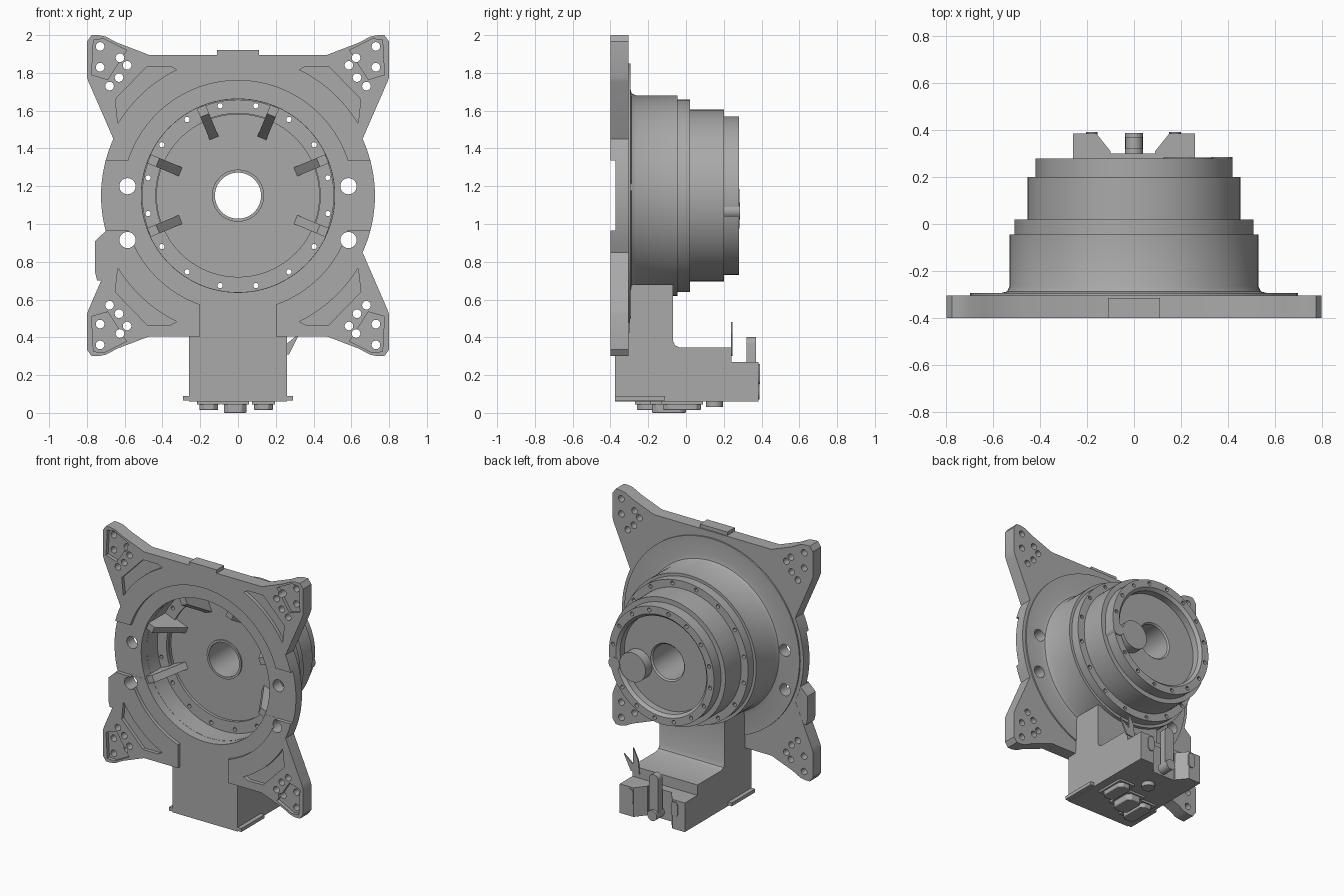
import bpy, bmesh
from math import sin, cos, pi, radians
from mathutils import Matrix, Vector

if "Cube" in bpy.data.objects:
    bpy.data.objects.remove(bpy.data.objects["Cube"])

AXIS_Z = 1.15
FRONT, BACK = -0.40, -0.305


def material(name, value):
    m = bpy.data.materials.new(name)
    m.use_nodes = True
    colour = (value, value, value, 1)
    m.diffuse_color = colour
    m.node_tree.nodes["Principled BSDF"].inputs["Base Color"].default_value = colour
    return m


GREY = material("machined grey", 0.40)


def finish(name, bm):
    bmesh.ops.recalc_face_normals(bm, faces=bm.faces)
    me = bpy.data.meshes.new(name)
    bm.to_mesh(me)
    bm.free()
    ob = bpy.data.objects.new(name, me)
    me.materials.append(GREY)
    bpy.context.collection.objects.link(ob)
    return ob


def add_prism(bm, pts, lo, hi, axis="y"):
    """Extrude an outline: (x, z) along y, (y, z) along x, or (x, y) along z."""
    place = {"y": lambda a, b, t: (a, t, b), "x": lambda a, b, t: (t, a, b),
             "z": lambda a, b, t: (a, b, t)}[axis]
    face = bm.faces.new([bm.verts.new(place(a, b, lo)) for a, b in pts])
    ext = bmesh.ops.extrude_face_region(bm, geom=[face])
    verts = [v for v in ext["geom"] if isinstance(v, bmesh.types.BMVert)]
    bmesh.ops.translate(bm, verts=verts, vec=Vector(place(0, 0, hi - lo)))


def arc(r, a0, a1, n, cx=0, cz=AXIS_Z):
    return [(cx + r * cos(radians(a0 + (a1 - a0) * i / n)),
             cz + r * sin(radians(a0 + (a1 - a0) * i / n))) for i in range(n + 1)]


def circle(x, z, r, n=24):
    return arc(r, 0, 360 * (n - 1) / n, n - 1, x, z)


def rect(a0, a1, b0, b1):
    return [(a0, b0), (a1, b0), (a1, b1), (a0, b1)]


def prisms(name, outlines, lo, hi, axis="y"):
    bm = bmesh.new()
    for pts in outlines:
        add_prism(bm, pts, lo, hi, axis)
    return finish(name, bm)


def revolve(name, profile, steps=96):
    """Spin a closed (radius, y) profile about the main axis."""
    bm = bmesh.new()
    rings = [[bm.verts.new((r * cos(2 * pi * i / steps), y, AXIS_Z + r * sin(2 * pi * i / steps)))
              for r, y in profile] for i in range(steps)]
    n = len(profile)
    for i in range(steps):
        a, b = rings[i], rings[(i + 1) % steps]
        for j in range(n):
            bm.faces.new((a[j], a[(j + 1) % n], b[(j + 1) % n], b[j]))
    return finish(name, bm)


def boolean(ob, tools, operation="DIFFERENCE"):
    for t in tools:
        mod = ob.modifiers.new("cut", "BOOLEAN")
        mod.operation, mod.solver, mod.object = operation, "EXACT", t
    bpy.context.view_layer.update()
    dg = bpy.context.evaluated_depsgraph_get()
    me = bpy.data.meshes.new_from_object(ob.evaluated_get(dg))
    ob.modifiers.clear()
    ob.data = me


def bevel(ob, width):
    mod = ob.modifiers.new("bevel", "BEVEL")
    mod.width, mod.segments, mod.limit_method = width, 2, "ANGLE"


def mirror4(pts):
    return [[(sx * x, AXIS_Z + sz * (z - AXIS_Z)) for x, z in pts]
            for sx in (1, -1) for sz in (1, -1)]


# Mounting plate with four splayed corners
quarter = [(0.47, 1.895), (0.64, 1.96), (0.70, 1.992), (0.74, 2.0), (0.775, 2.0),
           (0.80, 1.965), (0.80, 1.78), (0.79, 1.75)]
right = quarter + arc(0.725, 24.5, -24.5, 16) + [(x, 2 * AXIS_Z - z) for x, z in reversed(quarter)]
plate = prisms("mounting_plate", [right + [(-x, z) for x, z in reversed(right)]], FRONT, BACK)
side_boss = prisms("side_boss", [[(-0.60, 0.963), (-0.70, 0.963), (-0.757, 0.91), (-0.757, 0.746),
                                  (-0.746, 0.70), (-0.60, 0.70)]], FRONT + 0.001, BACK - 0.001)
boolean(plate, [side_boss], "UNION")

# Cutters
holes = []
for hx, hz in [(0.73, 1.94), (0.73, 1.83), (0.625, 1.88), (0.587, 1.84), (0.63, 1.775), (0.68, 1.73)]:
    holes += mirror4(circle(hx, hz, 0.023, 16))
for sx in (1, -1):
    for hz in (1.2, 0.915):
        holes.append(circle(sx * 0.585, hz, 0.043))
hole_cut = prisms("hole_cutter", holes, -0.5, -0.25)
corner = [(0.59, 1.92), (0.71, 1.98), (0.765, 1.975), (0.775, 1.79), (0.69, 1.765)]
crescent = arc(0.742, 31, 64, 10) + [(0.36, 1.835), (0.48, 1.835), (0.65, 1.66)]
pocket_cut = prisms("pocket_cutter", mirror4(corner) + mirror4(crescent), -0.5, FRONT + 0.025)
counterbore = prisms("counterbore_cutter", [circle(0, AXIS_Z, 0.61, 96)], -0.5, FRONT + 0.025)
bore = prisms("bore_cutter", [circle(0, AXIS_Z, 0.512, 96)], -0.5, -0.06)
side_cut = prisms("side_recess_cutter", [rect(0.40, 0.9, 0.965, 1.335), rect(-0.9, -0.40, 0.965, 1.335)],
                  -0.5, FRONT + 0.026)
slot_cut = prisms("slot_cutter", [rect(-0.2, 0.2, 0.2, 0.61)], -0.5, -0.2)
ring_bolts = [arc(0.485, 11.25 + 22.5 * k, 0, 1)[0] for k in range(16)]
bolt_cut = prisms("bolt_cutter", [circle(x, z, 0.014, 12) for x, z in ring_bolts], -0.25, 0.1)
end_bolts = [arc(0.392, 22.5 * k + 8, 0, 1)[0] for k in range(16)]
end_cut = prisms("end_bolt_cutter", [circle(x, z, 0.014, 12) for x, z in end_bolts], 0.25, 0.4)
boolean(plate, [hole_cut, pocket_cut, counterbore, bore, side_cut, slot_cut])

# Stepped hollow housing with a through bore
housing = revolve("housing", [
    (0.511, -0.31), (0.70, -0.31), (0.70, -0.295), (0.57, -0.295), (0.542, -0.288), (0.53, -0.265),
    (0.53, -0.045), (0.51, -0.045), (0.51, 0.02), (0.455, 0.02), (0.455, 0.20), (0.42, 0.20),
    (0.42, 0.28), (0.365, 0.28), (0.345, 0.26), (0.345, 0.21), (0.135, 0.21), (0.125, 0.20),
    (0.125, -0.15), (0.43, -0.15), (0.43, -0.17), (0.511, -0.17)])
boolean(housing, [hole_cut, bolt_cut, end_cut])
revolve("bore_bezel", [(0.122, -0.16), (0.138, -0.16), (0.138, -0.145), (0.122, -0.145)])

# Raised pads and wedge ribs inside the housing
pads = prisms("ring_pads", [arc(0.435, a - 21, a + 21, 14) + arc(0.508, a + 21, a - 21, 14)
                            for a in (0, 90, 180)], -0.195, -0.165)
boolean(pads, [bolt_cut])
for k, angle in enumerate((-22.5, 22.5, 67.5, 112.5, 157.5, 202.5)):
    bm = bmesh.new()
    add_prism(bm, [(-0.15, 0.33), (-0.36, 0.46), (-0.36, 0.51), (-0.15, 0.51)], -0.025, 0.025, "x")
    turn = Matrix.Translation((0, 0, AXIS_Z)) @ Matrix.Rotation(radians(90 - angle), 4, "Y")
    bmesh.ops.transform(bm, matrix=turn, verts=bm.verts)
    finish(f"rib_{k + 1}", bm)

# Discs in the rear recess and tab on the top edge
prisms("rear_disc", [circle(0.23, 1.08, 0.105, 40)], 0.20, 0.283)
prisms("rear_small_disc", [circle(0.375, 1.07, 0.045)], 0.20, 0.286)
prisms("top_tab", [rect(-0.11, 0.11, 1.88, 1.92)], FRONT, BACK - 0.01)

# Terminal box: lower body, upper block with saddle, narrow front
lower = prisms("box_body", [[(-0.375, 0.06), (0.24, 0.06), (0.24, 0.345), (-0.03, 0.345),
                             (-0.058, 0.357), (-0.07, 0.385), (-0.07, 0.68), (-0.30, 0.68),
                             (-0.30, 0.425), (-0.375, 0.425)]], -0.26, 0.26, "x")
boolean(lower, [bore])
prisms("box_front", [rect(-0.2, 0.2, 0.40, 0.61)], -0.375, -0.29)
for side, x0, x1 in (("right", -0.26, -0.10), ("left", 0.09, 0.26)):
    inner, outer = (x1, x0) if side == "right" else (x0, x1)
    step = 0.06 if side == "right" else -0.06
    prisms(f"rear_block_{side}", [[(outer, 0.23), (outer, 0.385), (inner - step, 0.385),
                                   (inner, 0.31), (inner, 0.23)]], 0.06, 0.27, "z")
    mid = (x0 + x1) / 2
    prisms(f"oval_cover_{side}", [arc(0.025, 0, 180, 8, mid, 0.235) + arc(0.025, 180, 360, 8, mid, 0.175)],
           0.38, 0.392)
prisms("rear_block_middle", [rect(-0.11, 0.10, 0.06, 0.27)], 0.23, 0.30)
prisms("base_flange", [rect(-0.29, 0.29, 0.065, 0.09)], -0.375, -0.11)

# Locking lever and knob
prisms("lever", [arc(0.036, 0, 180, 10, 0, 0.365) + arc(0.036, 180, 360, 10, 0, 0.11)], 0.32, 0.37)
prisms("lever_knob", [circle(0, 0.11, 0.038)], 0.29, 0.388)

# Thin tilted flag beside the box
prisms("flag", [[(0.20, 0.30), (0.27, 0.31), (0.325, 0.42), (0.25, 0.36), (0.25, 0.48), (0.21, 0.40)]],
       0.237, 0.247)

# Connectors under the box
for name, x, y, w, d, z in (("connector_right", -0.155, -0.15, 0.05, 0.11, 0.015),
                            ("connector_middle", -0.015, -0.09, 0.06, 0.09, 0.0),
                            ("connector_left", 0.135, -0.02, 0.05, 0.10, 0.015)):
    c = 0.025
    pts = [(x - w, y - d + c), (x - w + c, y - d), (x + w - c, y - d), (x + w, y - d + c),
           (x + w, y + d - c), (x + w - c, y + d), (x - w + c, y + d), (x - w, y + d - c)]
    bevel(prisms(name, [pts], z, 0.062, "z"), 0.006)
    prisms(name + "_flange", [rect(x - w - 0.012, x + w + 0.012, y - d - 0.01, y + d + 0.01)], 0.045, 0.065, "z")
prisms("round_socket", [circle(0.0, 0.15, 0.045)], 0.03, 0.065, "z")

# Remove helpers and smooth the round surfaces
for tool in (side_boss, hole_cut, pocket_cut, counterbore, bore, side_cut, slot_cut, bolt_cut, end_cut):
    bpy.data.objects.remove(tool)
for ob in list(bpy.context.collection.objects):
    if ob.type == "MESH" and ob.data.materials and ob.data.materials[0] == GREY:
        bpy.ops.object.select_all(action="DESELECT")
        ob.select_set(True)
        bpy.context.view_layer.objects.active = ob
        bpy.ops.object.shade_smooth_by_angle(angle=radians(30))
